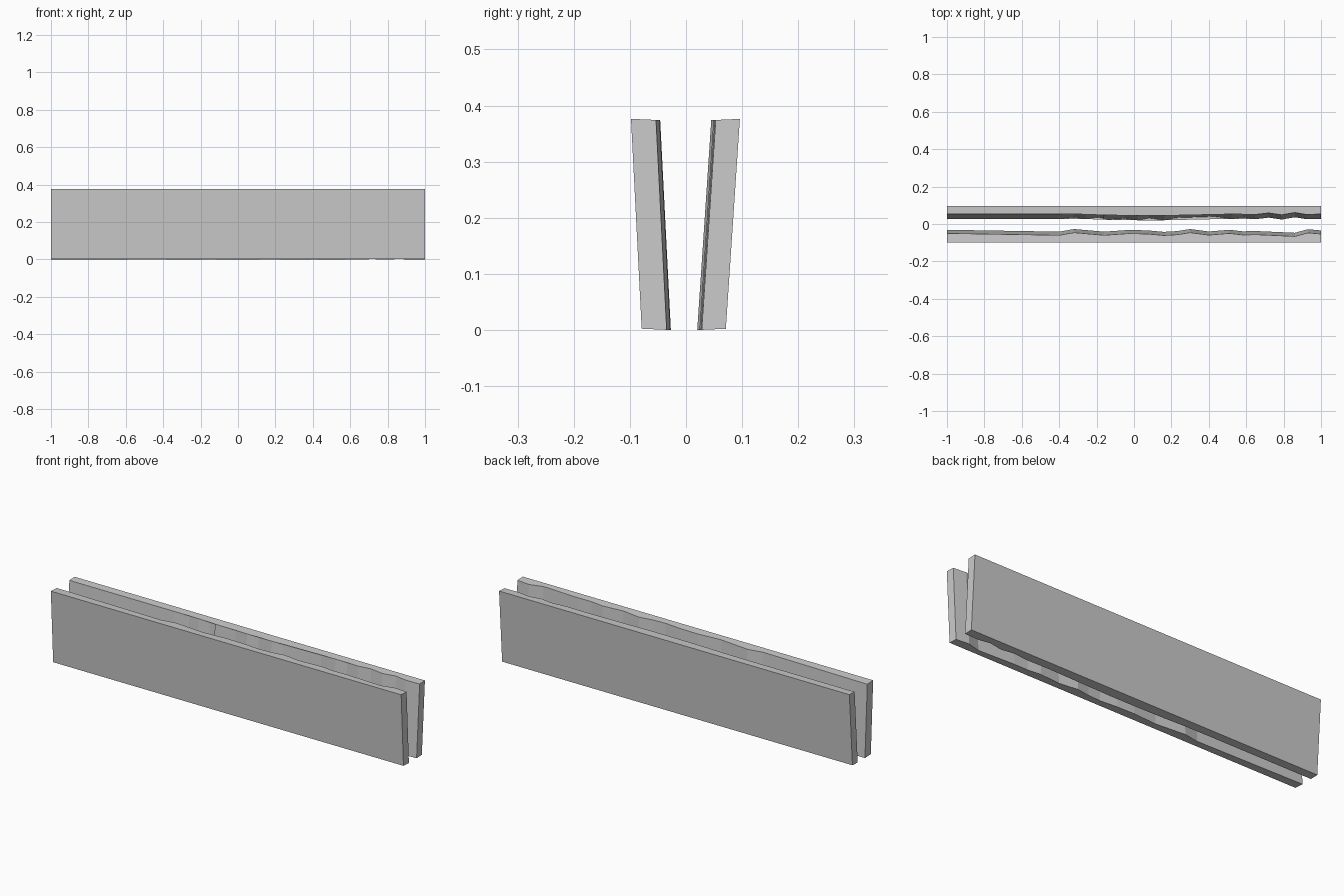
import bpy, bmesh

if "Cube" in bpy.data.objects:
    bpy.data.objects.remove(bpy.data.objects["Cube"])

HEIGHT = 0.374

# Inner top edges: (x, distance from centre line)
front_edge = [(-1, .050), (-.4, .060), (-.32, .046), (-.16, .060), (-.03, .051),
              (.07, .053), (.16, .061), (.23, .057), (.30, .046), (.40, .059),
              (.51, .050), (.58, .058), (.66, .057), (.86, .066), (.93, .047), (1, .0535)]
back_edge = [(-1, .053), (-.4, .053), (-.32, .061), (-.26, .052), (-.20, .060),
             (-.165, .057), (-.165, .048), (-.05, .054), (.02, .045), (.08, .057), (.16, .045),
             (.22, .058), (.43, .065), (.52, .053), (.58, .061), (.65, .051),
             (.72, .059), (.79, .049), (.86, .061), (.92, .051), (1, .053)]


def slab(name, side, edge, outer, lean):
    """Leaning slab with a flat outer face and a wavy, chipped inner face."""
    outline = edge + [(1, outer), (-1, outer)]
    bm = bmesh.new()

    def ring(z, shift):
        return [bm.verts.new((x, side * (d - shift), z + .045 * (d - .045))) for x, d in outline]

    low, high = ring(0, lean), ring(HEIGHT, 0)
    n = len(outline)
    bm.faces.new(low)
    bm.faces.new(high)
    for i in range(n):
        j = (i + 1) % n
        bm.faces.new((low[i], low[j], high[j], high[i]))
    # Concave caps triangulated cleanly
    bmesh.ops.triangulate(bm, faces=[f for f in bm.faces if len(f.verts) > 4])
    bmesh.ops.recalc_face_normals(bm, faces=bm.faces)
    mesh = bpy.data.meshes.new(name)
    bm.to_mesh(mesh)
    bm.free()
    bpy.context.collection.objects.link(bpy.data.objects.new(name, mesh))


# Two slabs leaning apart
slab("front_slab", -1, front_edge, .098, .019)
slab("back_slab", 1, back_edge, .096, .025)
